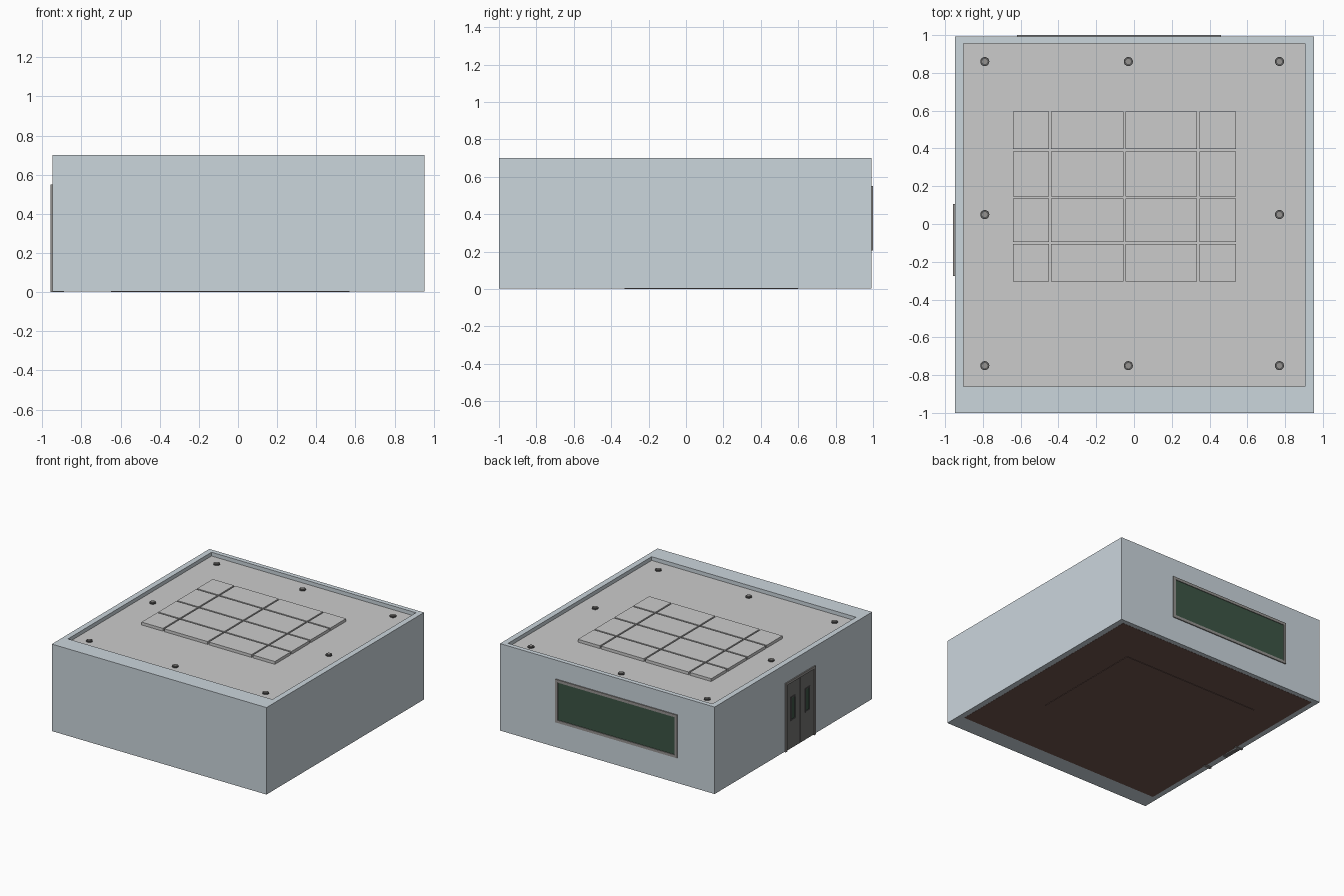
import bpy, bmesh
from mathutils import Vector

if "Cube" in bpy.data.objects:
    bpy.data.objects.remove(bpy.data.objects["Cube"])


def mat(name, r, g, b):
    m = bpy.data.materials.new(name)
    m.diffuse_color = (r, g, b, 1)
    m.use_nodes = True
    m.node_tree.nodes["Principled BSDF"].inputs["Base Color"].default_value = m.diffuse_color
    return m


WALL = mat("pale_blue_paint", 0.60, 0.67, 0.72)
FLOOR = mat("brown_wood", 0.16, 0.09, 0.075)
BOARD = mat("dark_green", 0.045, 0.09, 0.06)
DOOR = mat("door_grey", 0.17, 0.165, 0.16)
FRAME = mat("frame_grey", 0.30, 0.29, 0.28)
DARK = mat("dark_metal", 0.10, 0.10, 0.10)


def boxes(name, bounds, material=None):
    """One object made of boxes given as (x0, x1, y0, y1, z0, z1)."""
    bm = bmesh.new()
    for x0, x1, y0, y1, z0, z1 in bounds:
        lo, hi = Vector((x0, y0, z0)), Vector((x1, y1, z1))
        for v in bmesh.ops.create_cube(bm, size=1)["verts"]:
            v.co = (lo + hi) / 2 + v.co * (hi - lo)
    me = bpy.data.meshes.new(name)
    bm.to_mesh(me)
    bm.free()
    ob = bpy.data.objects.new(name, me)
    bpy.context.collection.objects.link(ob)
    if material:
        me.materials.append(material)
    return ob


def border(a0, a1, z0, z1, t):
    """Four strips framing a rectangle, as (a0, a1, z0, z1)."""
    return [(a0, a0 + t, z0, z1), (a1 - t, a1, z0, z1),
            (a0 + t, a1 - t, z0, z0 + t), (a0 + t, a1 - t, z1 - t, z1)]


# walls (the front one is thicker)
L, R, F, B, H, Z = -0.948, 0.952, -1.0, 0.992, 0.70, 0.004
IL, IR, IF, IB = -0.903, 0.906, -0.86, 0.955
boxes("front_wall", [(L, R, F, IF, Z, H)], WALL)
boxes("back_wall", [(L, R, IB, B, Z, H)], WALL)
boxes("left_wall", [(L, IL, IF, IB, Z, H)], WALL)
boxes("right_wall", [(IR, R, IF, IB, Z, H)], WALL)

# floor with a shallow inlaid carpet
boxes("floor", [(IL, IR, IF, IB, 0.003, 0.015)], FLOOR)
boxes("carpet", [(-0.65, 0.57, -0.33, 0.60, 0.0, 0.02)], FLOOR)

# ceiling slab and its raised panel grid
CZ = 0.67
boxes("ceiling", [(IL, IR, IF, IB, CZ - 0.02, CZ)])
xs = (-0.64, -0.445, -0.05, 0.34, 0.54)
ys = (-0.305, -0.10, 0.14, 0.39, 0.595)
g = 0.006
boxes("ceiling_panels", [
    (xs[i] + g * (i > 0), xs[i + 1] - g * (i < 3),
     ys[j] + g * (j > 0), ys[j + 1] - g * (j < 3), CZ - 0.005, 0.693)
    for i in range(4) for j in range(4)])

# recessed downlights around the ceiling: ring and bulb
for x in (-0.79, -0.03, 0.77):
    for y in (-0.75, 0.05, 0.86):
        if (x, y) == (-0.03, 0.05):
            continue
        for name, rad, top, m in (("downlight_ring", 0.024, 0.678, DARK),
                                  ("downlight_bulb", 0.014, 0.682, FRAME)):
            bpy.ops.mesh.primitive_cylinder_add(
                vertices=24, radius=rad, depth=0.04, location=(x, y, top - 0.02))
            ob = bpy.context.object
            ob.name = name
            ob.data.materials.append(m)
            bpy.ops.object.shade_smooth_by_angle()

# chalkboard let into the back wall
bx0, bx1, bz0, bz1 = -0.62, 0.46, 0.205, 0.55
boxes("chalkboard", [(bx0 + 0.01, bx1 - 0.01, 0.945, 0.995, bz0 + 0.01, bz1 - 0.01)], BOARD)
boxes("chalkboard_frame", [(a, b, 0.94, 1.0, c, d)
                           for a, b, c, d in border(bx0, bx1, bz0, bz1, 0.022)], FRAME)
boxes("chalk_tray", [(bx0, bx1, 0.90, 0.955, bz0 - 0.02, bz0 - 0.008)], FRAME)

# double door in the left wall
dy0, dy1, dz = -0.275, 0.105, 0.55
mid = (dy0 + dy1) / 2
boxes("door_leaves", [(-0.951, -0.895, dy0 + 0.015, mid - 0.002, 0.004, dz - 0.015),
                      (-0.951, -0.895, mid + 0.002, dy1 - 0.015, 0.004, dz - 0.015)], DOOR)
boxes("door_frame", [(-0.957, -0.89, dy0, dy0 + 0.02, 0, dz),
                     (-0.957, -0.89, dy1 - 0.02, dy1, 0, dz),
                     (-0.957, -0.89, dy0 + 0.02, dy1 - 0.02, dz - 0.02, dz)], FRAME)
for c in (mid - 0.09, mid + 0.09):
    boxes("door_window", [(-0.952, -0.894, c - 0.022, c + 0.022, 0.235, 0.405)], BOARD)
    boxes("door_window_frame", [(-0.955, -0.891, a, b, e, d) for a, b, e, d in
                                border(c - 0.03, c + 0.03, 0.225, 0.415, 0.01)], DARK)
